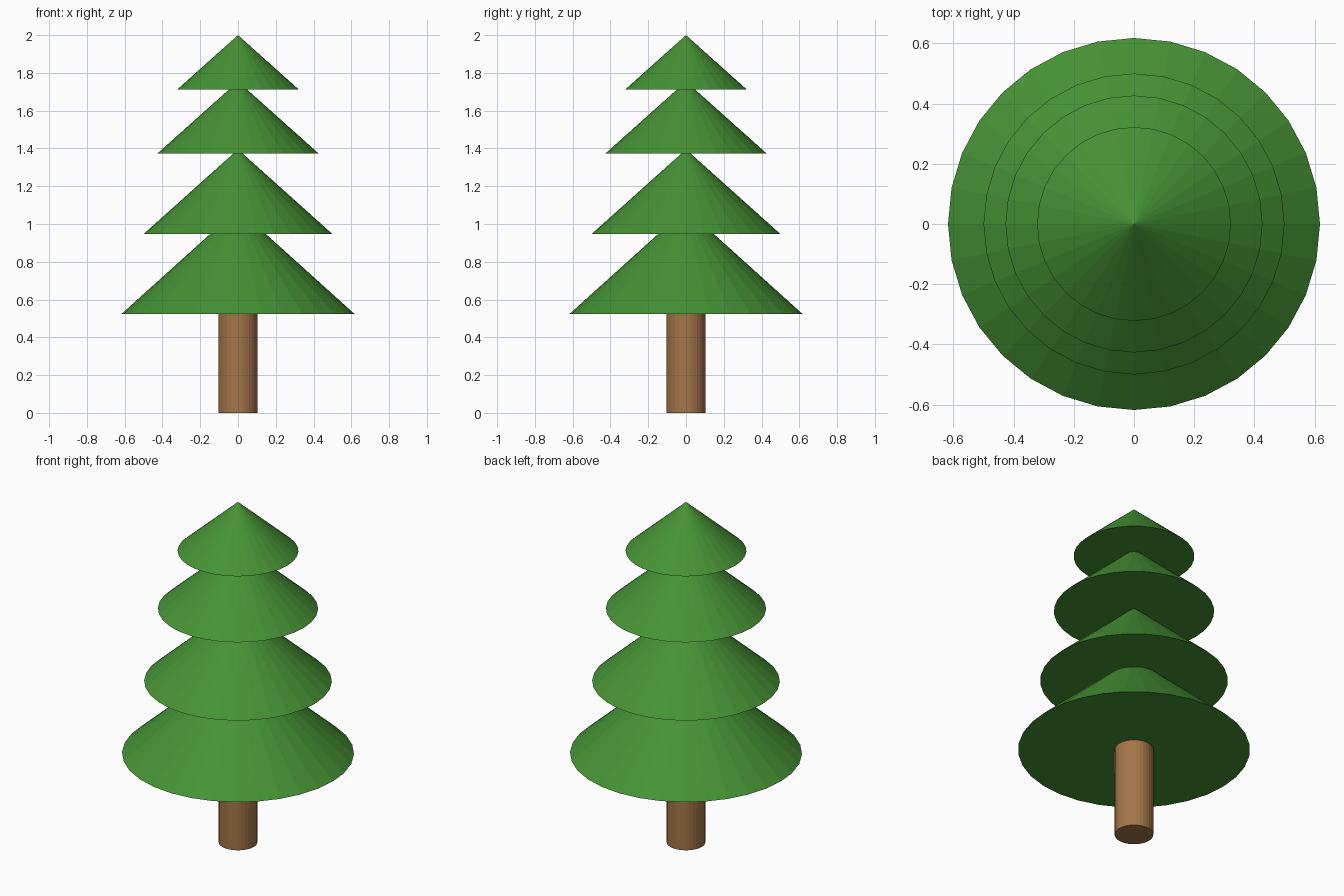
import bpy

if "Cube" in bpy.data.objects:
    bpy.data.objects.remove(bpy.data.objects["Cube"])

SIDES = 32


def material(name, color):
    m = bpy.data.materials.new(name)
    m.diffuse_color = color
    m.use_nodes = True
    m.node_tree.nodes["Principled BSDF"].inputs["Base Color"].default_value = m.diffuse_color
    return m


green = material("needles", (0.06, 0.29, 0.035, 1))
brown = material("bark", (0.37, 0.18, 0.065, 1))

# Trunk
z_top = 0.53
bpy.ops.mesh.primitive_cylinder_add(vertices=SIDES, radius=0.103, depth=z_top,
                                    location=(0, 0, z_top / 2))
trunk = bpy.context.object
trunk.name = "trunk"
trunk.data.materials.append(brown)

# Foliage tiers, bottom to top: base height, tip height, radius
tiers = [(0.523, 1.08, 0.618), (0.947, 1.395, 0.50),
         (1.373, 1.755, 0.427), (1.712, 2.0, 0.322)]
for i, (base, tip, radius) in enumerate(tiers, 1):
    bpy.ops.mesh.primitive_cone_add(vertices=SIDES, radius1=radius, radius2=0,
                                    depth=tip - base,
                                    location=(0, 0, (base + tip) / 2))
    tier = bpy.context.object
    tier.name = f"foliage_tier_{i}"
    tier.data.materials.append(green)
